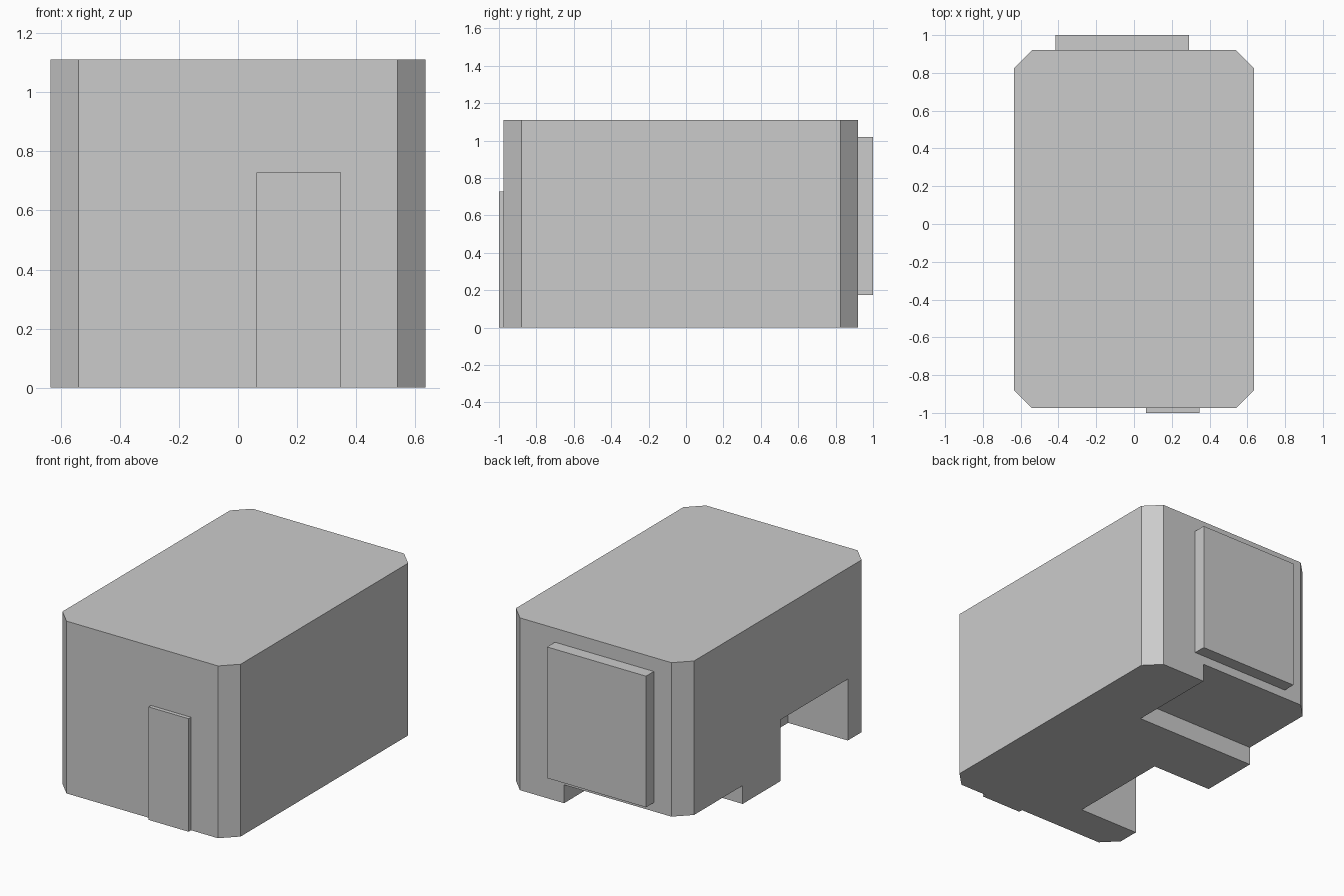
import bpy
import bmesh

# Remove the default cube
cube = bpy.data.objects.get("Cube")
if cube:
    bpy.data.objects.remove(cube, do_unlink=True)

GREY = (0.6, 0.6, 0.6, 1.0)
mat = bpy.data.materials.new("plain grey")
mat.use_nodes = True
mat.diffuse_color = GREY
mat.node_tree.nodes["Principled BSDF"].inputs["Base Color"].default_value = GREY


def prism(name, outline, z0, z1):
    """Extrude a plan outline from z0 up to z1."""
    bm = bmesh.new()
    base = bm.faces.new([bm.verts.new((x, y, z0)) for x, y in outline])
    top = bmesh.ops.extrude_face_region(bm, geom=[base])["geom"]
    verts = [v for v in top if isinstance(v, bmesh.types.BMVert)]
    bmesh.ops.translate(bm, verts=verts, vec=(0, 0, z1 - z0))
    bmesh.ops.recalc_face_normals(bm, faces=bm.faces)
    mesh = bpy.data.meshes.new(name)
    bm.to_mesh(mesh)
    bm.free()
    mesh.materials.append(mat)
    obj = bpy.data.objects.new(name, mesh)
    bpy.context.collection.objects.link(obj)
    return obj


def box(name, x0, x1, y0, y1, z0, z1):
    return prism(name, [(x0, y0), (x1, y0), (x1, y1), (x0, y1)], z0, z1)


# Main body: rectangle with chamfered corners
W, FRONT, BACK, HEIGHT, C = 0.635, -0.975, 0.92, 1.11, 0.095
body = prism("body", [
    (-W + C, FRONT), (W - C, FRONT), (W, FRONT + C), (W, BACK - C),
    (W - C, BACK), (-W + C, BACK), (-W, BACK - C), (-W, FRONT + C)], 0, HEIGHT)

# Notches cut into the underside: shallow at the back, deep on the side
cutters = [
    box("back_notch_cutter", -1, 0.225, 0.33, 1.2, -0.2, 0.118),
    box("side_notch_cutter", -1, -0.21, -0.74, -0.057, -0.2, 0.395),
]
for cutter in cutters:
    cutter.hide_render = True
    mod = body.modifiers.new(cutter.name, "BOOLEAN")
    mod.operation = "DIFFERENCE"
    mod.solver = "EXACT"
    mod.object = cutter

# Bake the cuts and drop the cutters
bpy.context.view_layer.objects.active = body
for mod in list(body.modifiers):
    bpy.ops.object.modifier_apply(modifier=mod.name)
for cutter in cutters:
    bpy.data.objects.remove(cutter, do_unlink=True)

# Raised panels on the two ends
box("front_door", 0.063, 0.348, -1.0, FRONT, 0, 0.728)
box("back_panel", -0.415, 0.29, BACK, 1.0, 0.175, 1.02)
